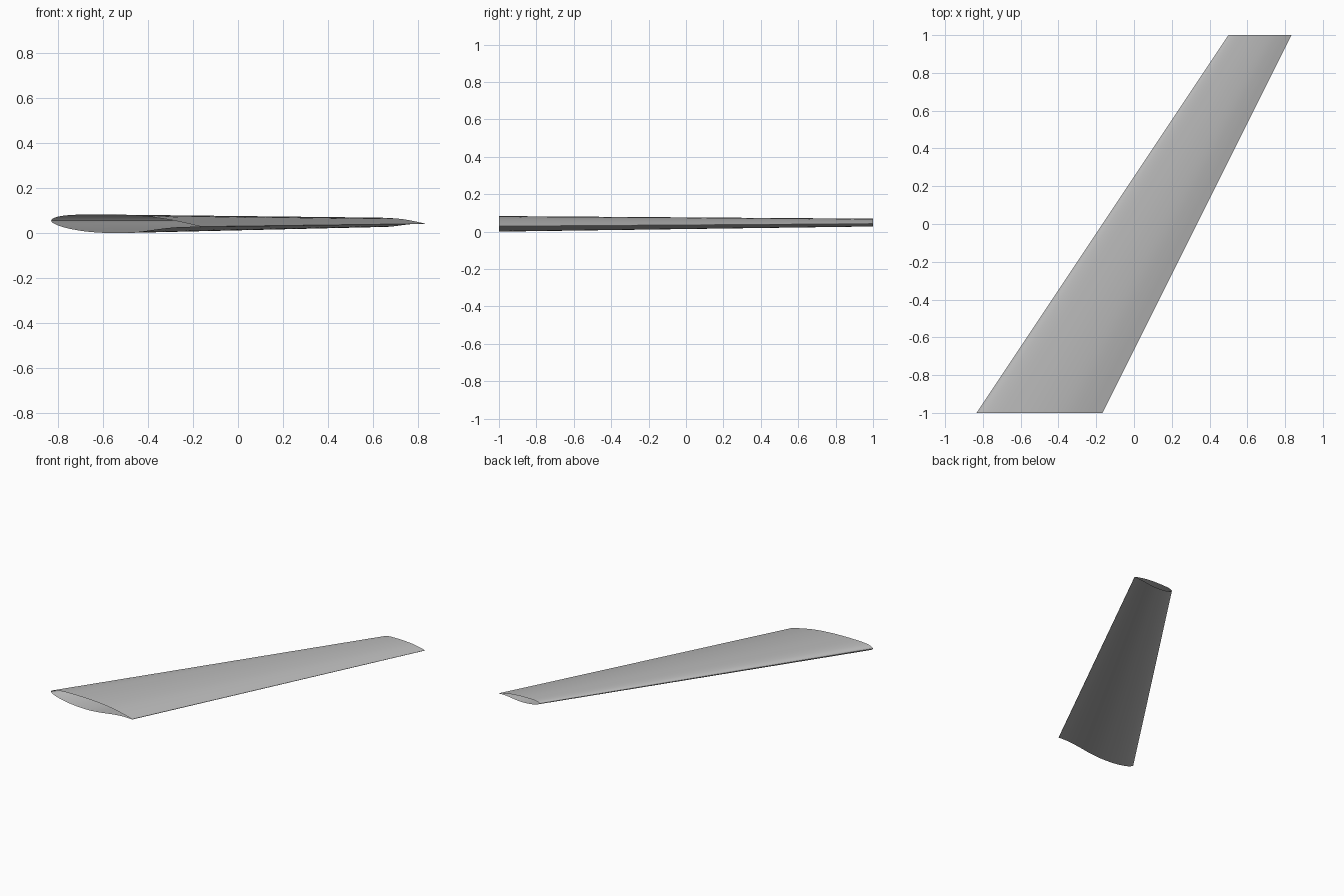
import bpy
import bmesh
from mathutils import Vector

cube = bpy.data.objects.get("Cube")
if cube:
    bpy.data.objects.remove(cube, do_unlink=True)

# Single plain grey
grey = bpy.data.materials.new("plain grey")
grey.use_nodes = True
colour = (0.5, 0.5, 0.5, 1)
grey.diffuse_color = colour
grey.node_tree.nodes["Principled BSDF"].inputs["Base Color"].default_value = colour

LEAD_Z = 0.055
# Root and tip stations: leading edge x, y, chord scale relative to the root
STATIONS = [(-0.833, -1, 1.0), (0.5, -1 + 2, 0.5)]
ROOT_CHORD = 0.667

# Section profiles: chord fraction and height at the root
UPPER = [(0, .055), (.01, .063), (.04, .072), (.12, .080), (.3, .083),
         (.5, .080), (.7, .069), (.85, .052), (1, .029)]
LOWER = [(0, .055), (.01, .047), (.03, .039), (.08, .027), (.15, .016),
         (.25, .006), (.4, 0), (.5, .001), (.6, .007), (.7, .016),
         (.8, .024), (.9, .028), (1, .026)]


def smooth_profile(points, steps=6):
    """Centripetal spline through the profile points."""
    p = [Vector(q) for q in points]
    p = [2 * p[0] - p[1]] + p + [2 * p[-1] - p[-2]]
    result = [p[1]]
    for a, b, c, d in zip(p, p[1:], p[2:], p[3:]):
        ta, tb, tc = ((b - a).length ** .5, (c - b).length ** .5, (d - c).length ** .5)
        m1 = (c - b) + tb * ((b - a) / ta - (c - a) / (ta + tb))
        m2 = (c - b) + tb * ((d - c) / tc - (d - b) / (tb + tc))
        for i in range(1, steps + 1):
            t = i / steps
            result.append((2*t**3 - 3*t**2 + 1) * b + (t**3 - 2*t**2 + t) * m1
                          + (3*t**2 - 2*t**3) * c + (t**3 - t**2) * m2)
    return result


def loft(name, profile, flip=False):
    """Ruled skin from the root section to the tip section."""
    bm = bmesh.new()
    rows = []
    for x, y, scale in STATIONS:
        rows.append([bm.verts.new((x + u * ROOT_CHORD * scale, y,
                                   LEAD_Z + (z - LEAD_Z) * scale)) for u, z in profile])
    root, tip = rows
    for i in range(len(profile) - 1):
        face = bm.faces.new((root[i], root[i + 1], tip[i + 1], tip[i]))
        face.smooth = True
        if flip:
            face.normal_flip()
    mesh = bpy.data.meshes.new(name)
    bm.to_mesh(mesh)
    bm.free()
    mesh.materials.append(grey)
    obj = bpy.data.objects.new(name, mesh)
    bpy.context.collection.objects.link(obj)


# Hollow wing: open at root and tip, creased at the leading edge
loft("wing_upper_skin", smooth_profile(UPPER))
loft("wing_lower_skin", smooth_profile(LOWER), flip=True)
# Thin blunt trailing edge
loft("wing_trailing_edge", [UPPER[-1], LOWER[-1]])
